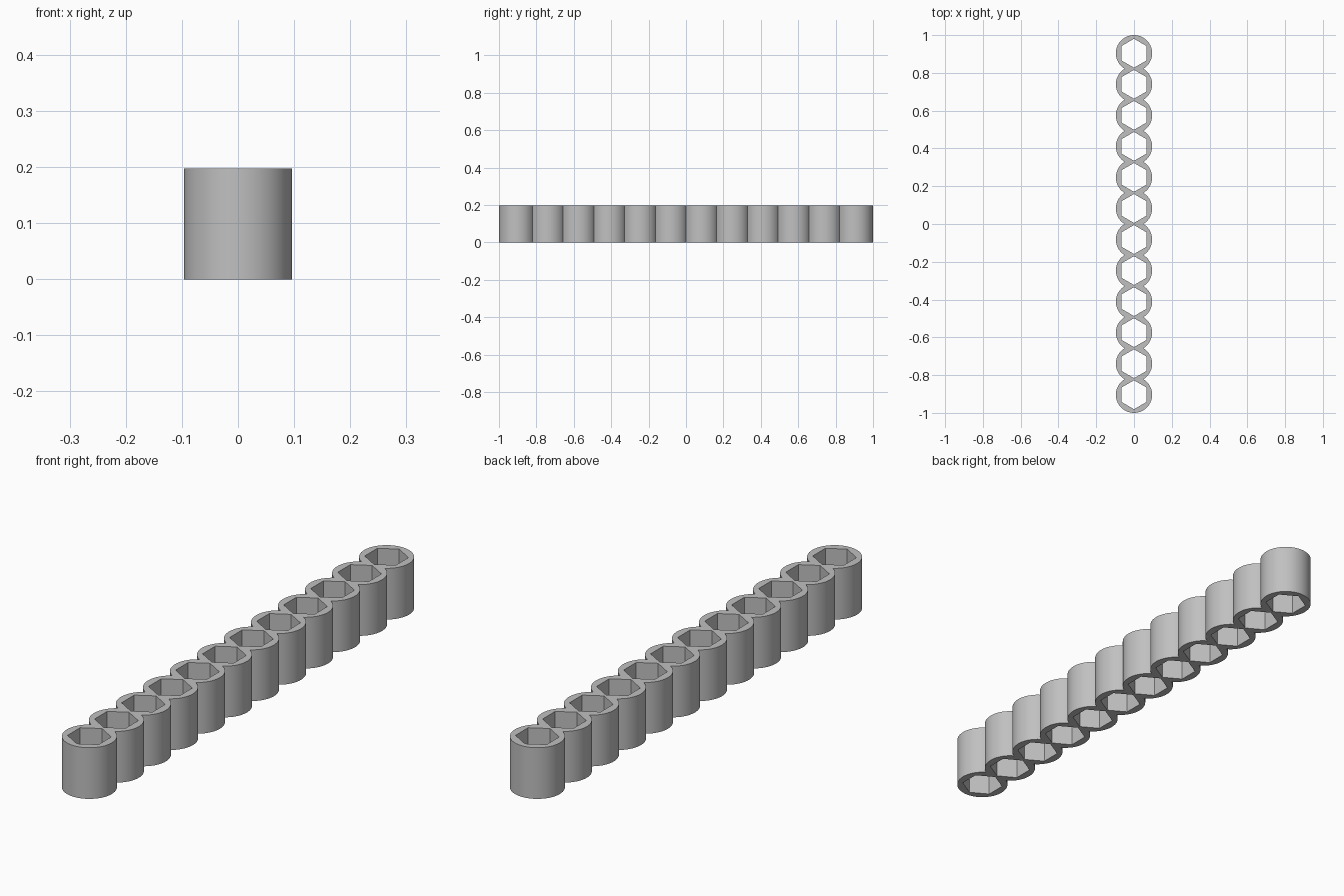
import bpy
import math

if "Cube" in bpy.data.objects:
    bpy.data.objects.remove(bpy.data.objects["Cube"])

COUNT = 12          # sockets in the row
RADIUS = 0.096      # outer radius of each socket
HEX = 0.0765        # corner radius of each hexagonal hole
HEIGHT = 0.197
PITCH = (2 - 2 * RADIUS) / (COUNT - 1)
STEPS = 26          # arc segments per side of a socket

centres = [(i - (COUNT - 1) / 2) * PITCH for i in range(COUNT)]
notch = math.asin(PITCH / 2 / RADIUS)   # angle where neighbours meet

grey = bpy.data.materials.new("grey")
grey.diffuse_color = (0.53, 0.53, 0.53, 1)
grey.use_nodes = True
grey.node_tree.nodes["Principled BSDF"].inputs["Base Color"].default_value = grey.diffuse_color

# Scalloped right side from front to back, mirrored for the left side
right = []
for i, cy in enumerate(centres):
    start = -math.pi / 2 if i == 0 else -notch
    end = math.pi / 2 if i == COUNT - 1 else notch
    for k in range(STEPS + 1):
        if i > 0 and k == 0:
            continue                     # shared notch point
        a = start + (end - start) * k / STEPS
        right.append((RADIUS * math.cos(a), cy + RADIUS * math.sin(a)))
left = [(-x, y) for x, y in reversed(right[1:-1])]

curve = bpy.data.curves.new("socket_strip", "CURVE")
curve.dimensions = "2D"
curve.fill_mode = "BOTH"
curve.extrude = HEIGHT / 2


def add_loop(points):
    spline = curve.splines.new("POLY")
    spline.points.add(len(points) - 1)
    for p, (x, y) in zip(spline.points, points):
        p.co = (x, y, 0, 1)
    spline.use_cyclic_u = True


# Outer wall and hexagonal through holes, corners pointing along the row
add_loop(right + left)
for cy in centres:
    add_loop([(HEX * math.sin(k * math.pi / 3), cy + HEX * math.cos(k * math.pi / 3))
              for k in range(6)])

strip = bpy.data.objects.new("socket_strip", curve)
bpy.context.collection.objects.link(strip)
strip.location.z = HEIGHT / 2
bpy.context.view_layer.objects.active = strip
strip.select_set(True)
bpy.ops.object.convert(target="MESH")

# Weld the caps to the walls, then smooth only the round walls
strip = bpy.context.object
strip.data.materials.clear()
strip.data.materials.append(grey)
bpy.ops.object.mode_set(mode="EDIT")
bpy.ops.mesh.select_all(action="SELECT")
bpy.ops.mesh.remove_doubles(threshold=0.0001)
bpy.ops.mesh.normals_make_consistent(inside=False)
bpy.ops.object.mode_set(mode="OBJECT")
bpy.ops.object.shade_smooth_by_angle(angle=math.radians(30))
